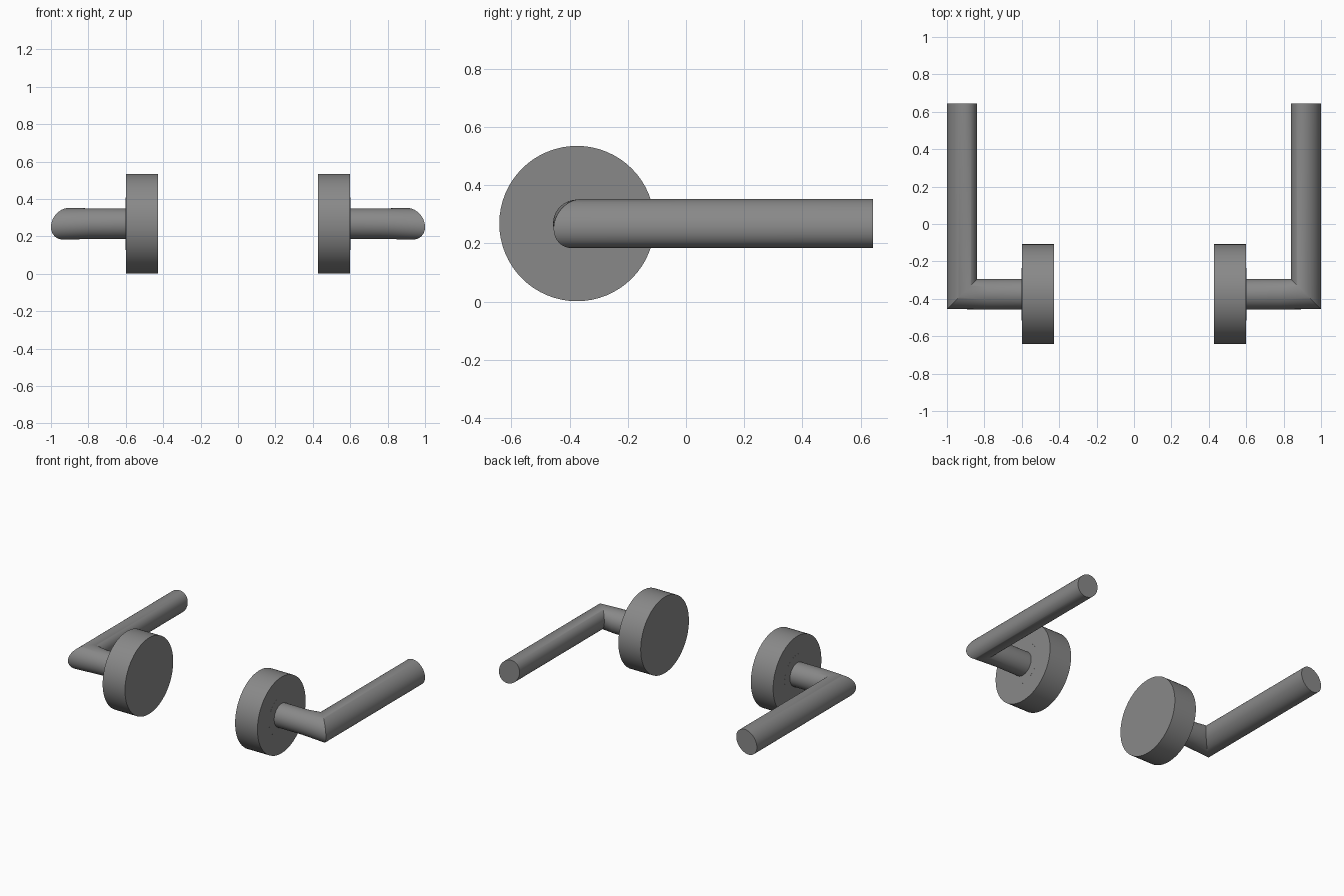
import bpy, bmesh
from math import cos, sin, pi, radians

if "Cube" in bpy.data.objects:
    bpy.data.objects.remove(bpy.data.objects["Cube"])

CY, CZ = -0.375, 0.268   # axis of the neck and rose
N = 64
TURN = [2 * pi * i / N for i in range(N)]

metal = bpy.data.materials.new("dark_metal")
metal.diffuse_color = (0.25, 0.25, 0.25, 1)
metal.use_nodes = True
metal.node_tree.nodes["Principled BSDF"].inputs["Base Color"].default_value = metal.diffuse_color


def finish(name, rings):
    """Loft closed rings, cap both ends, mirror to make the pair."""
    bm = bmesh.new()
    loops = [[bm.verts.new(p) for p in ring] for ring in rings]
    for a, b in zip(loops, loops[1:]):
        for i in range(len(a)):
            j = (i + 1) % len(a)
            bm.faces.new((a[i], a[j], b[j], b[i]))
    bm.faces.new(loops[0])
    bm.faces.new(loops[-1])
    bmesh.ops.recalc_face_normals(bm, faces=bm.faces)
    mesh = bpy.data.meshes.new(name)
    bm.to_mesh(mesh)
    bm.free()
    mesh.materials.append(metal)
    ob = bpy.data.objects.new(name, mesh)
    bpy.context.collection.objects.link(ob)
    bpy.ops.object.select_all(action='DESELECT')
    ob.select_set(True)
    bpy.context.view_layer.objects.active = ob
    bpy.ops.object.shade_smooth_by_angle(angle=radians(30))
    ob.modifiers.new("pair", 'MIRROR').use_mirror_merge = False


def circle(x, r):
    return [(x, CY - r * cos(t), CZ + r * sin(t)) for t in TURN]


# Round wall rose, with its thin inner collar
finish("rose", [circle(0.427, 0.267), circle(0.6, 0.267)])
finish("rose_collar", [circle(0.59, 0.14), circle(0.6004, 0.14)])

# Lever section: a slightly tilted ellipse, low towards the outside
section = [(0.08 * cos(t + 0.1), CZ + 0.0845 * sin(t - 0.1)) for t in TURN]

# Mitred lever: round neck blends into the section, then turns along y
finish("lever", [
    circle(0.59, 0.082),
    circle(0.785, 0.082),
    [(0.92 + u, CY - u, z) for u, z in section],
    [(0.92 + u, 0.643, z) for u, z in section],
])
